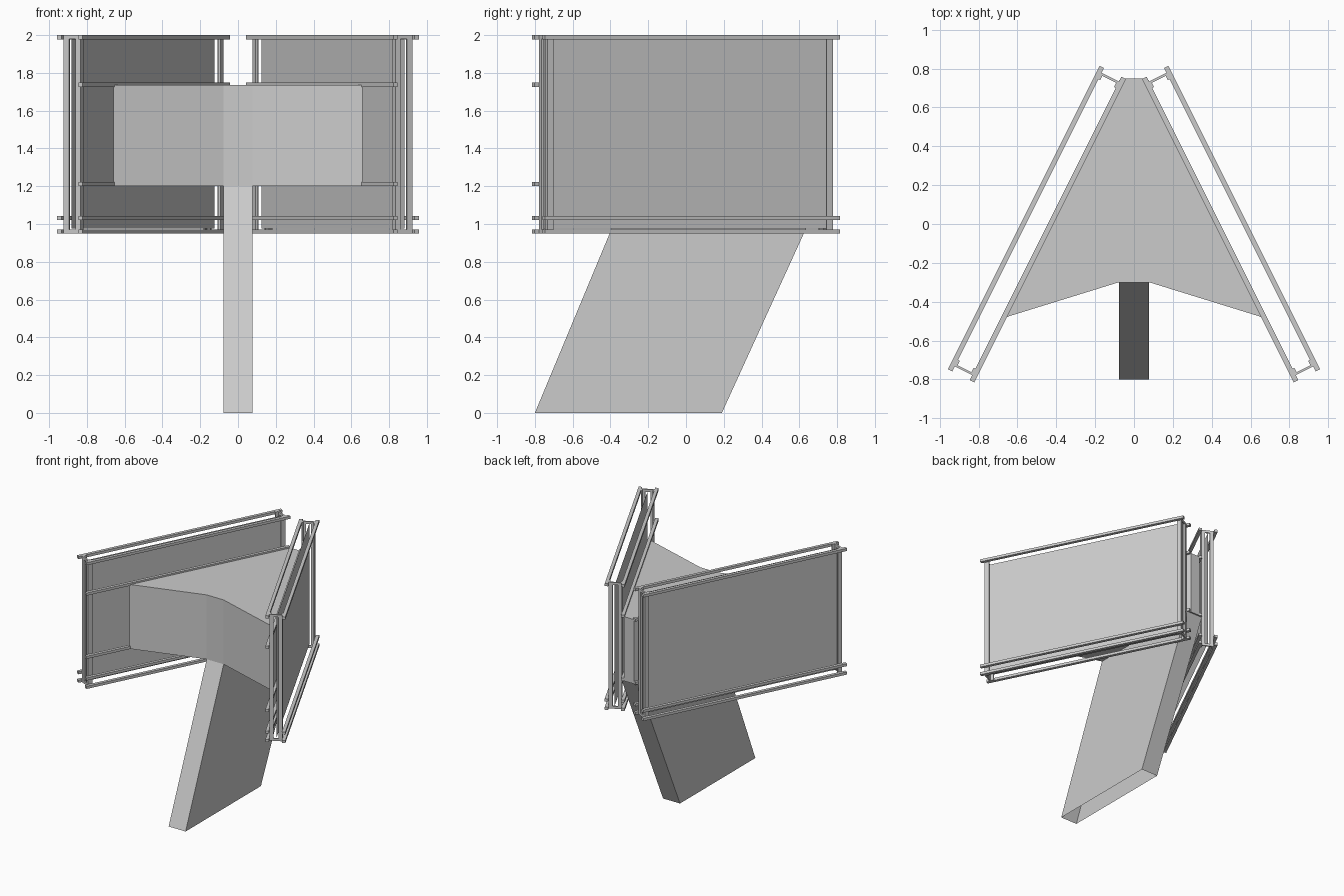
import bpy, bmesh, math
from mathutils import Matrix, Vector

if "Cube" in bpy.data.objects:
    bpy.data.objects.remove(bpy.data.objects["Cube"])

# Sign frame space: x runs back to front, y points outward, z up
SIGN = Matrix.Translation((0.5, 0, 0)) @ Matrix.Rotation(math.atan2(-2, 1), 4, 'Z')


def finish(name, bm, mirrored=False):
    if mirrored:
        bm.transform(SIGN)
    bmesh.ops.recalc_face_normals(bm, faces=bm.faces)
    me = bpy.data.meshes.new(name)
    bm.to_mesh(me)
    bm.free()
    ob = bpy.data.objects.new(name, me)
    bpy.context.collection.objects.link(ob)
    if mirrored:
        ob.modifiers.new("mirror", 'MIRROR')
    return ob


def add_box(bm, x, y, z):
    lo, hi = zip(x, y, z)
    mid = [(a + b) / 2 for a, b in zip(lo, hi)]
    size = [b - a for a, b in zip(lo, hi)]
    bmesh.ops.create_cube(bm, size=1, matrix=Matrix.Translation(mid)
                          @ Matrix.Diagonal((*size, 1)))


def extrude(name, pts, vec, cap_faces=True):
    bm = bmesh.new()
    face = bm.faces.new([bm.verts.new(p) for p in pts])
    r = bmesh.ops.extrude_face_region(bm, geom=[face])
    bmesh.ops.translate(bm, vec=vec, verts=[v for v in r["geom"]
                                            if isinstance(v, bmesh.types.BMVert)])
    return bm


L = 0.873          # half length of the rails
E = 0.845          # outer end of the posts
OUT, IN = 0.076, 0.05

# Horizontal rails on both faces, plus two inner rails that meet the arm
bm = bmesh.new()
for z in (0.95, 1.02, 1.978):
    for y in ((-OUT, -IN), (IN, OUT)):
        add_box(bm, (-L, L), y, (z, z + 0.022))
for z in (1.2, 1.726):
    add_box(bm, (-L, L), (-OUT, -IN), (z, z + 0.022))
finish("frame_rails", bm, True)

# Angle-section corner posts
bm = bmesh.new()
for sx in (-1, 1):
    for sy in (-1, 1):
        add_box(bm, sorted((sx * 0.808, sx * E)), sorted((sy * 0.04, sy * IN)), (0.95, 2))
        add_box(bm, sorted((sx * 0.833, sx * E)), sorted((sy * 0.02, sy * 0.04)), (0.95, 2))
finish("corner_posts", bm, True)

# Short ties joining the inner and outer frames
bm = bmesh.new()
for sx in (-1, 1):
    for z in (0.95, 1.98):
        add_box(bm, sorted((sx * 0.833, sx * E)), (-IN, IN), (z, z + 0.02))
finish("end_ties", bm, True)

# Thin sign sheet
bm = bmesh.new()
bm.faces.new([bm.verts.new(p) for p in
              ((-E, 0.004, 0.975), (E, 0.004, 0.975), (E, 0.004, 1.978), (-E, 0.004, 1.978))])
finish("sign_panel", bm, True)

# Wedge-shaped arm between the signs
half = [(0.045, 0.75), (0.66, -0.48), (0.078, -0.3)]
outline = half + [(-x, y) for x, y in reversed(half)]
bm = extrude("support_arm", [(x, y, 1.2) for x, y in outline], Vector((0, 0, 0.535)))
finish("support_arm", bm)

# Leaning column, hollow and open at the foot
side = [(-0.8, 0), (0.19, 0), (0.738, 1.2), (-0.3, 1.2)]
bm = extrude("column", [(-0.078, y, z) for y, z in side], Vector((0.156, 0, 0)))
bmesh.ops.recalc_face_normals(bm, faces=bm.faces)
foot = [f for f in bm.faces if f.calc_center_median().z < 0.01]
bmesh.ops.delete(bm, geom=foot, context='FACES_ONLY')
finish("column", bm)
